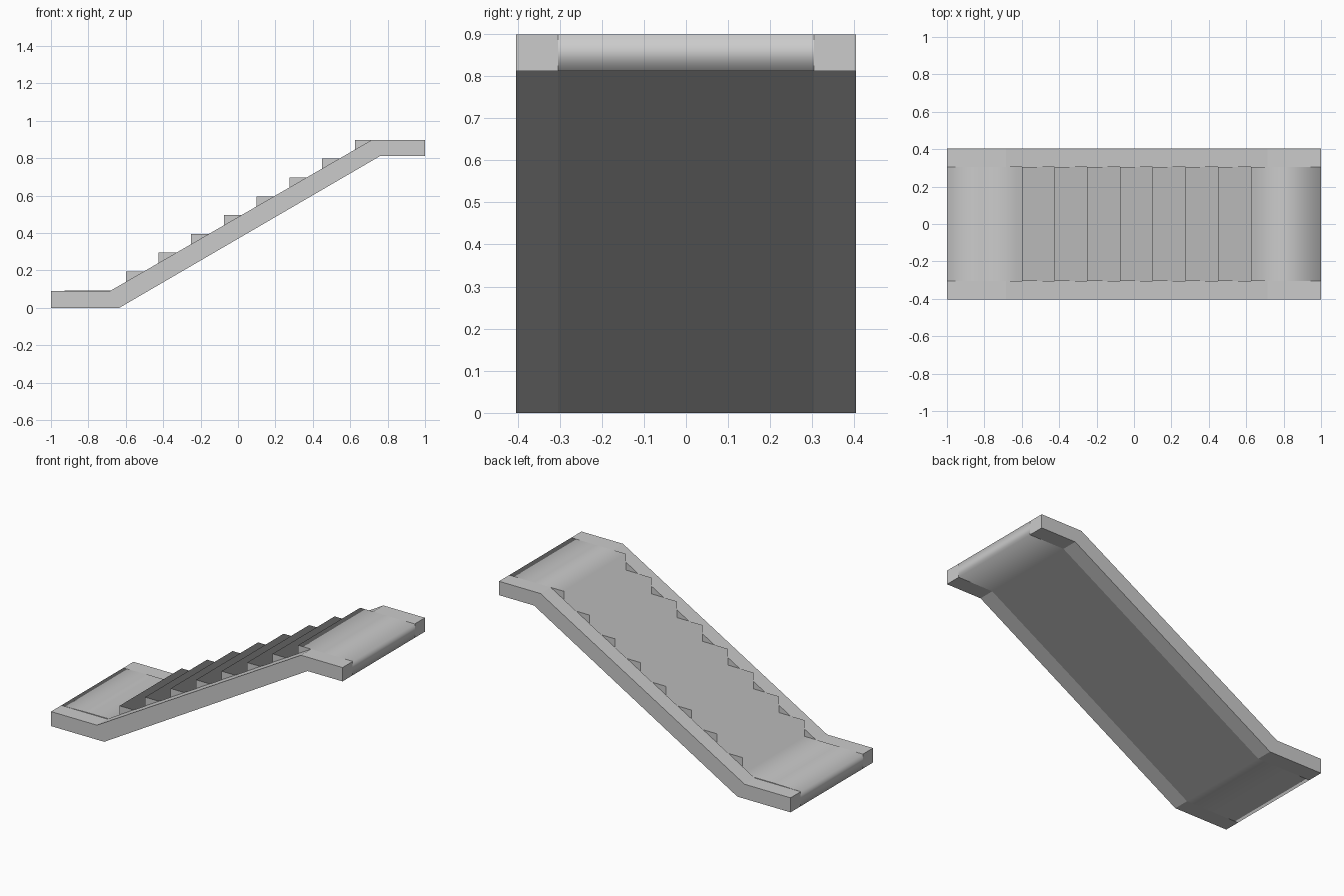
import bpy, bmesh

if "Cube" in bpy.data.objects:
    bpy.data.objects.remove(bpy.data.objects["Cube"])

HALF_W, INNER, TOP, LOW = 0.404, 0.304, 0.898, 0.09


def extrude_profile(name, pts, y0, y1, smooth=False):
    """Extrude an x-z outline along y; optionally smooth around the outline."""
    bm = bmesh.new()
    a = [bm.verts.new((x, y0, z)) for x, z in pts]
    b = [bm.verts.new((x, y1, z)) for x, z in pts]
    n = len(pts)
    caps = [bm.faces.new(a), bm.faces.new(b[::-1])]
    for i in range(n):
        j = (i + 1) % n
        f = bm.faces.new((a[j], a[i], b[i], b[j]))
        f.smooth = smooth
    for f in caps:
        for e in f.edges:
            e.smooth = False
    bmesh.ops.recalc_face_normals(bm, faces=bm.faces[:])
    # split caps into clean triangles because the outlines are concave
    bmesh.ops.triangulate(bm, faces=caps)
    mesh = bpy.data.meshes.new(name)
    bm.to_mesh(mesh)
    bm.free()
    ob = bpy.data.objects.new(name, mesh)
    bpy.context.collection.objects.link(ob)
    return ob


# underside shared by the side beams and the stair flight
under = [(-1, 0), (-0.635, 0), (0.76, 0.812), (1, 0.812)]

# side beams
beam = under + [(1, TOP), (0.715, TOP), (-0.685, LOW), (-1, LOW)]
extrude_profile("side_beam_front", beam, -HALF_W, -INNER)
extrude_profile("side_beam_back", beam, INNER, HALF_W)

# stair flight: upper landing, eight steps down, lower landing
RUN, RISE, STEPS = 0.175, 0.1005, 8
flight = under + [(1, TOP)]
for k in range(STEPS):
    x = 0.625 - k * RUN
    flight += [(x, TOP - k * RISE), (x, TOP - (k + 1) * RISE)]
flight += [(-0.82, TOP - STEPS * RISE), (-1, LOW)]
extrude_profile("stair_flight", flight, -INNER, INNER, smooth=True)
